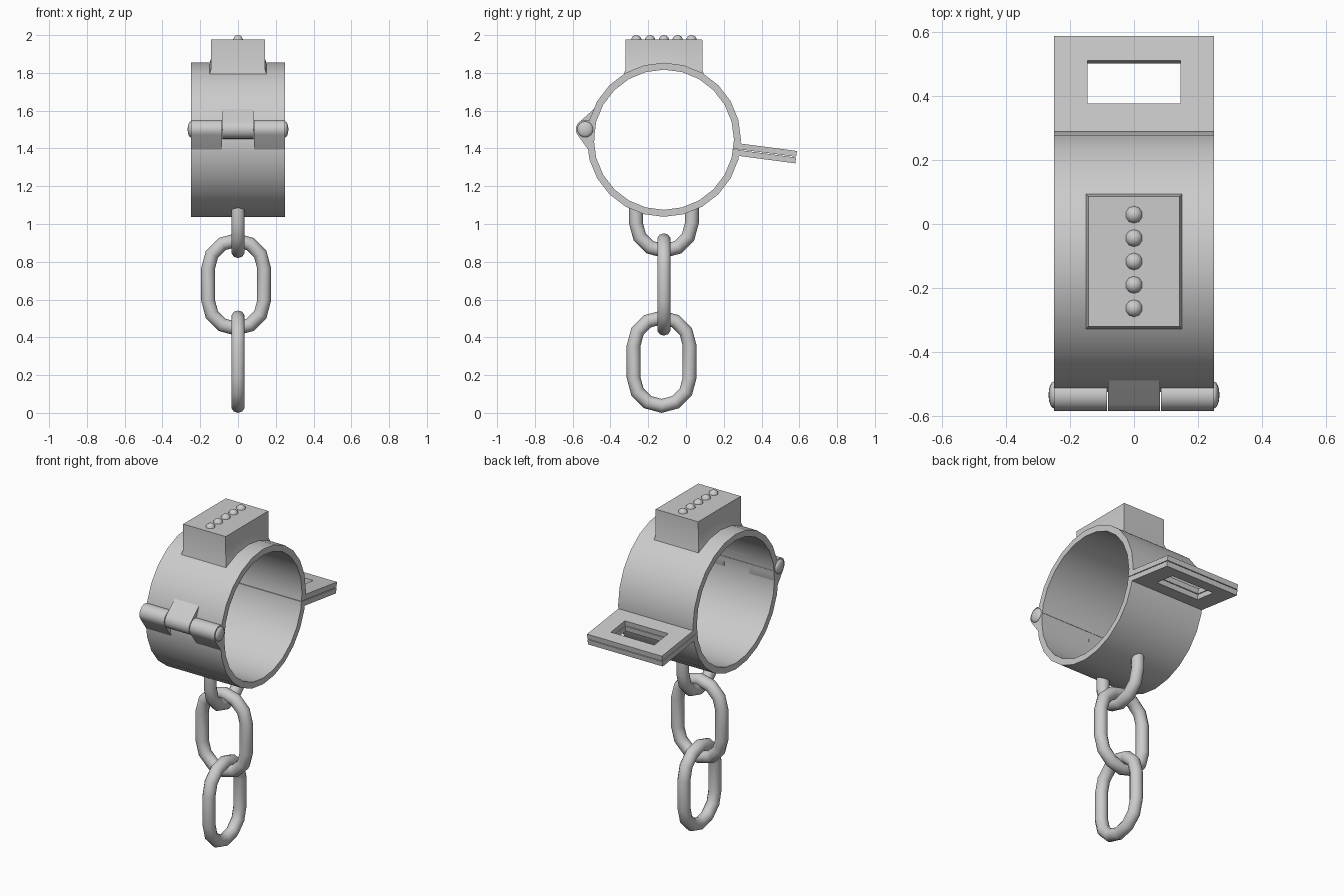
import bpy, bmesh, math
from math import sin, cos, pi, radians
from mathutils import Vector

if "Cube" in bpy.data.objects:
    bpy.data.objects.remove(bpy.data.objects["Cube"])

CY, CZ = -0.117, 1.446          # cuff centre in the y-z plane
R_OUT, R_IN = 0.408, 0.371
TILT = radians(-7.5)            # split line of the cuff


def finish(name, bm, angle=35):
    bmesh.ops.recalc_face_normals(bm, faces=bm.faces[:])
    me = bpy.data.meshes.new(name)
    bm.to_mesh(me)
    bm.free()
    ob = bpy.data.objects.new(name, me)
    bpy.context.collection.objects.link(ob)
    bpy.ops.object.select_all(action='DESELECT')
    ob.select_set(True)
    bpy.context.view_layer.objects.active = ob
    bpy.ops.object.shade_smooth_by_angle(angle=radians(angle))
    return ob


def loft(bm, loops, closed=False, caps=True):
    """Skin a list of equal-length point loops."""
    rows = [[bm.verts.new(p) for p in lp] for lp in loops]
    n = len(rows[0])
    pairs = list(zip(rows, rows[1:])) + ([(rows[-1], rows[0])] if closed else [])
    for a, b in pairs:
        for i in range(n):
            j = (i + 1) % n
            bm.faces.new((a[i], a[j], b[j], b[i]))
    if caps and not closed:
        bm.faces.new(rows[0])
        bm.faces.new(rows[-1])


def tilted(x, r, t):
    """Point at distance r along the split line, t above it."""
    return (x, CY + r * cos(TILT) - t * sin(TILT), CZ + r * sin(TILT) + t * cos(TILT))


# cuff halves, each with a slotted hasp plate
def cuff_half(name, s):
    bm = bmesh.new()
    angs = [0.2] + [7.5 + 15 * i for i in range(12)] + [179.8]
    sections = []
    for a in angs:
        k = cos(radians(7.5)) if a in (0.2, 179.8) else 1
        c, d = cos(radians(a)), s * sin(radians(a))
        sections.append([tilted(x, r * k * c, r * k * d) for x, r in
                         ((-.25, R_OUT), (.25, R_OUT), (.25, R_IN), (-.25, R_IN))])
    loft(bm, sections)
    outer = [(-.25, .385), (.25, .385), (.25, .706), (-.25, .706)]
    hole = [(-.145, .493), (.145, .493), (.145, .628), (-.145, .628)]
    t0, t1 = s * .002, s * .033
    loft(bm, [[tilted(x, r, t) for x, r in rect] for rect, t in
              ((outer, t0), (outer, t1), (hole, t1), (hole, t0))], closed=True)
    finish(name, bm)


cuff_half("upper_cuff", 1)
cuff_half("lower_cuff", -1)

# hinge knuckles: barrel plus leaf blending into the cuff
_, HY, HZ = tilted(0, -.42, 0)


def knuckle(name, x0, x1, leaf):
    bm = bmesh.new()
    pts = [(HY + .05 * cos(i * pi / 10), HZ + .05 * sin(i * pi / 10)) for i in range(20)]
    for x in (x0, x1):
        for y, z in pts + leaf:
            bm.verts.new((x, y, z))
    res = bmesh.ops.convex_hull(bm, input=bm.verts[:])
    junk = list({g for g in res['geom_interior'] + res['geom_unused']
                 if isinstance(g, bmesh.types.BMVert)})
    bmesh.ops.delete(bm, geom=junk, context='VERTS')
    finish(name, bm)


knuckle("hinge_middle", -.081, .081, [(-.480, 1.615), (-.47, 1.57)])
for side, s in (("left", -1), ("right", 1)):
    knuckle("hinge_" + side, s * .085, s * .25, [(-.508, 1.38), (-.487, 1.41)])
    # domed pin head
    bm = bmesh.new()
    bmesh.ops.create_uvsphere(bm, u_segments=16, v_segments=8, radius=.042)
    bmesh.ops.scale(bm, vec=(.4, 1, 1), verts=bm.verts[:])
    bmesh.ops.translate(bm, vec=(s * .25, HY, HZ), verts=bm.verts[:])
    finish("pin_head_" + side, bm)

# lock housing, its foot flared and following the curve of the cuff
bm = bmesh.new()
N = 10
edge = [(-1, -1 + 2 * i / N) for i in range(N)] + [(-1, 1)]
outline = edge + [(-x, -y) for x, y in edge]
loops = []
for hx, hy, lift in ((.152, .212, -.018), (.15, .21, .004), (.143, .204, .022), (.142, .203, None)):
    loop = []
    for u, v in outline:
        y = v * hy
        z = 1.978 if lift is None else CZ + math.sqrt(.405 ** 2 - y * y) + lift
        loop.append((u * hx, CY + y, z))
    loops.append(loop)
loft(bm, loops)
finish("lock_housing", bm)

# row of studs
for i in range(5):
    bm = bmesh.new()
    bmesh.ops.create_uvsphere(bm, u_segments=10, v_segments=8, radius=.028)
    bmesh.ops.translate(bm, vec=(0, CY + (i - 2) * .073, 1.972), verts=bm.verts[:])
    finish("stud_%d" % (i + 1), bm, 60)


# chain links: round bar swept along a stadium path
def link(name, centre, side, path, closed, bar=.037, sides=10):
    bm = bmesh.new()
    side, up = Vector(side), Vector((0, 0, 1))
    across = side.cross(up)
    loops = []
    for u, v, a in path:
        out = side * cos(a) + up * sin(a)
        c = Vector(centre) + side * u + up * v
        loops.append([c + bar * (out * cos(2 * pi * k / sides) + across * sin(2 * pi * k / sides))
                      for k in range(sides)])
    loft(bm, loops, closed)
    finish(name, bm, 60)


W, H = .148, .086
top = [(W * cos(i * pi / 6), H + W * sin(i * pi / 6), i * pi / 6) for i in range(7)]
full = top + [(-u, -v, a + pi) for u, v, a in top]
bottom = [(W * cos(a), W * sin(a), a) for a in (pi + i * pi / 6 for i in range(7))]
half = [(-W, .083, pi)] + bottom + [(W, .083, 2 * pi)]

link("chain_anchor", (0, CY, 1.005), (0, 1, 0), half, False)
link("chain_link_middle", (-.01, CY, .68), (1, 0, 0), full, True)
link("chain_link_bottom", (0, CY - .012, .271), (0, 1, 0), full, True)
